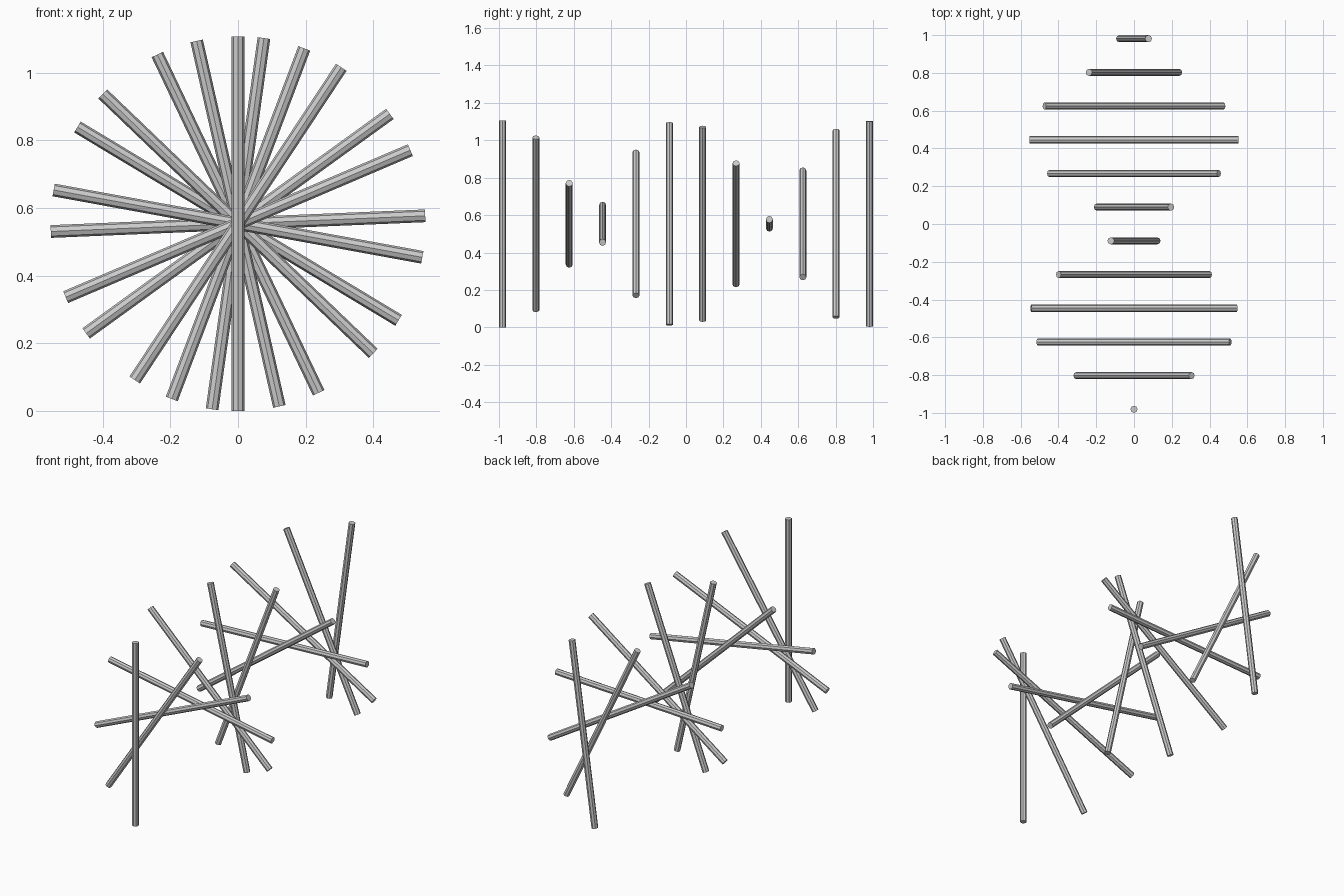
import bpy
from math import radians

if "Cube" in bpy.data.objects:
    bpy.data.objects.remove(bpy.data.objects["Cube"])

COUNT = 12
RADIUS = 0.0188
LENGTH = 1.107
STEP = radians(33.45)      # twist between neighbouring rods
END = 1 - RADIUS           # y of the first and last rod

# Row of identical rods, each turned a little further about the y axis
for i in range(COUNT):
    y = -END + 2 * END * i / (COUNT - 1)
    bpy.ops.mesh.primitive_cylinder_add(
        vertices=8, radius=RADIUS, depth=LENGTH,
        location=(0, y, LENGTH / 2), rotation=(0, STEP * i, 0))
    rod = bpy.context.object
    rod.name = f"rod_{i + 1:02d}"
